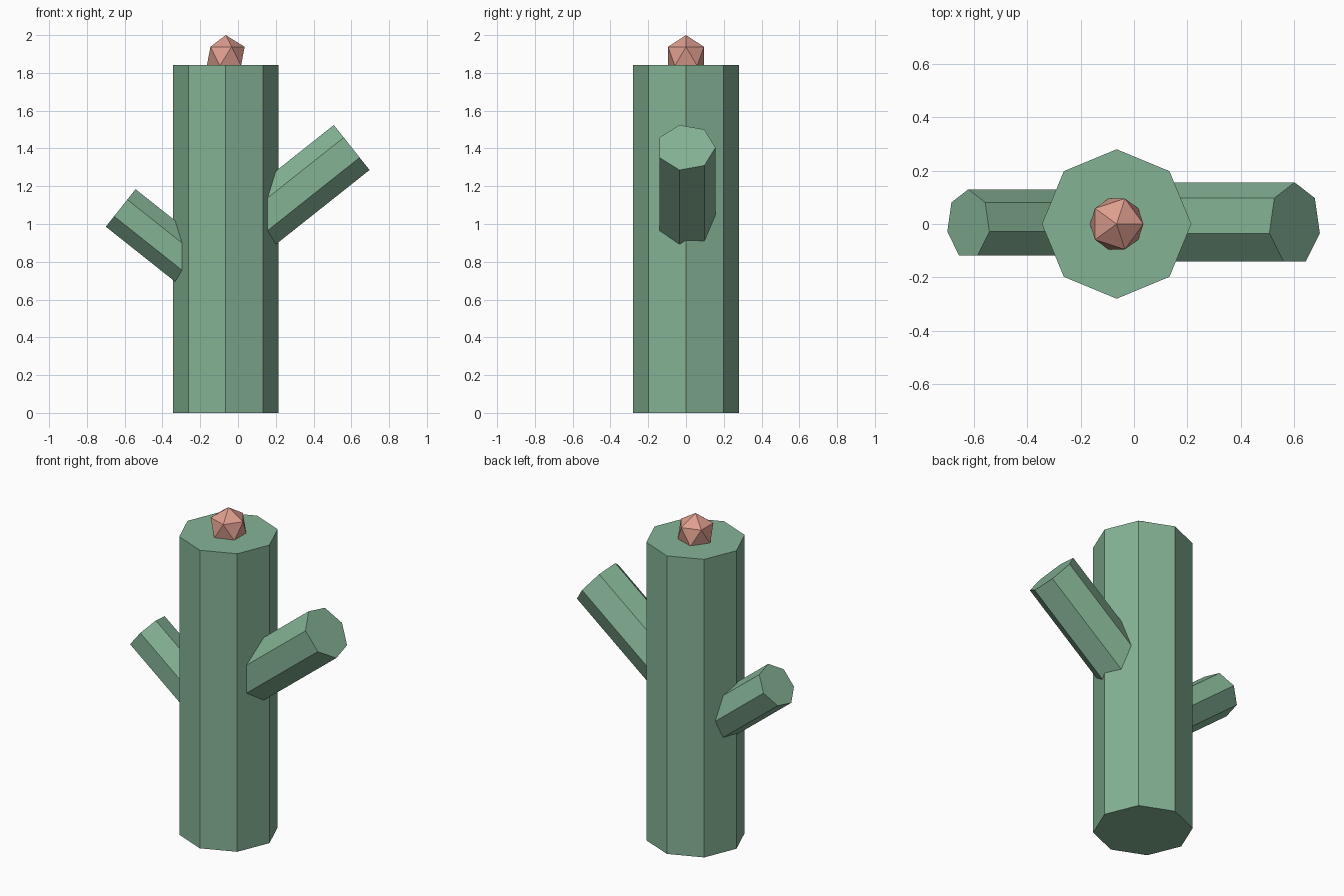
import bpy
from mathutils import Vector, Matrix

if "Cube" in bpy.data.objects:
    bpy.data.objects.remove(bpy.data.objects["Cube"])


def make_material(name, rgb):
    m = bpy.data.materials.new(name)
    m.diffuse_color = (*rgb, 1.0)
    m.use_nodes = True
    m.node_tree.nodes["Principled BSDF"].inputs["Base Color"].default_value = m.diffuse_color
    return m


green = make_material("cactus green", (0.233, 0.448, 0.301))
pink = make_material("flower pink", (0.73, 0.342, 0.274))

CENTRE_X = -0.065
TRUNK_RADIUS = 0.28
TRUNK_HEIGHT = 1.842


def stem(name, sides, radius, length, tip, tilt):
    """Flat-sided stem ending at tip, tilted about the y axis."""
    axis = Matrix.Rotation(tilt, 3, 'Y') @ Vector((0, 0, 1))
    bpy.ops.mesh.primitive_cylinder_add(
        vertices=sides, radius=radius, depth=length,
        location=Vector(tip) - axis * (length / 2), rotation=(0, tilt, 0))
    ob = bpy.context.object
    ob.name = name
    ob.data.materials.append(green)


# Upright octagonal trunk
stem("trunk", 8, TRUNK_RADIUS, TRUNK_HEIGHT, (CENTRE_X, 0, TRUNK_HEIGHT), 0)

# Seven-sided arms, rooted inside the trunk
stem("right_arm", 7, 0.156, 0.74, (0.602, 0, 1.405), 0.9)
stem("left_arm", 7, 0.13, 0.60, (-0.621, 0, 1.085), -0.9)

# Faceted flower bud sunk into the top
bpy.ops.mesh.primitive_ico_sphere_add(
    subdivisions=1, radius=0.112, location=(CENTRE_X, 0, 1.888))
bud = bpy.context.object
bud.name = "flower_bud"
bud.data.materials.append(pink)
